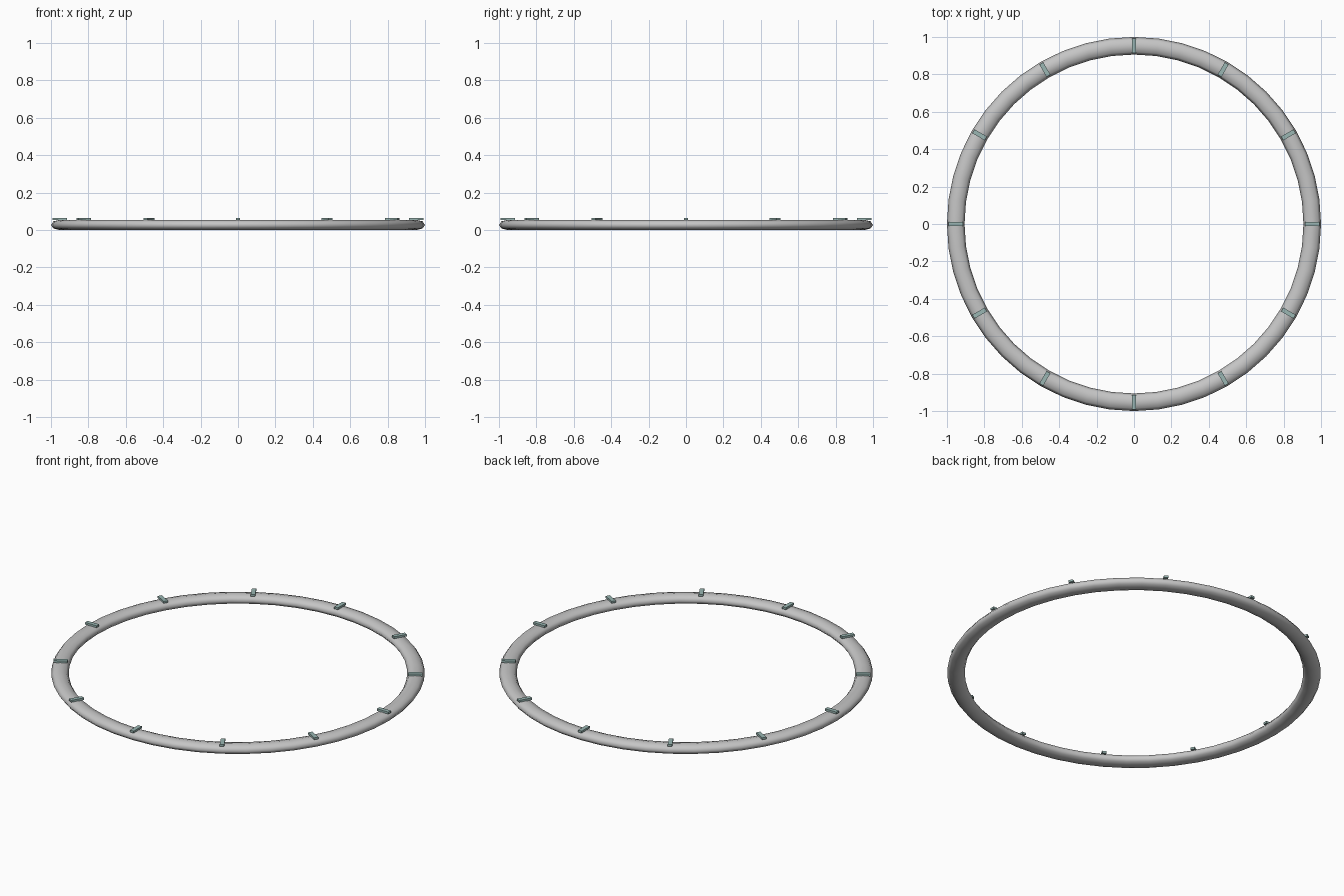
import bpy
import math

cube = bpy.data.objects.get("Cube")
if cube:
    bpy.data.objects.remove(cube, do_unlink=True)


def make_material(name, rgb):
    mat = bpy.data.materials.new(name)
    mat.use_nodes = True
    color = (*rgb, 1.0)
    mat.diffuse_color = color
    mat.node_tree.nodes["Principled BSDF"].inputs["Base Color"].default_value = color
    return mat


ring_grey = make_material("light grey", (0.56, 0.56, 0.56))
mark_teal = make_material("muted teal", (0.32, 0.47, 0.45))

RING_RADIUS = 0.953
TUBE_RADIUS = 0.047
RING_HEIGHT = 0.055
MARK_COUNT = 12
MARK_SIZE = (0.076, 0.024, 0.012)

# Flattened ring
bpy.ops.mesh.primitive_torus_add(
    major_radius=RING_RADIUS, minor_radius=TUBE_RADIUS,
    major_segments=48, minor_segments=8, location=(0, 0, RING_HEIGHT / 2))
ring = bpy.context.object
ring.name = "ring"
ring.scale.z = RING_HEIGHT / (2 * TUBE_RADIUS)
bpy.ops.object.transform_apply(location=False, rotation=False, scale=True)
ring.data.materials.append(ring_grey)
bpy.ops.object.shade_smooth()

# Radial bars resting on the ring's crest
for i in range(MARK_COUNT):
    angle = math.tau * i / MARK_COUNT
    bpy.ops.mesh.primitive_cube_add(
        size=1, rotation=(0, 0, angle),
        location=(RING_RADIUS * math.cos(angle), RING_RADIUS * math.sin(angle),
                  RING_HEIGHT + 0.004))
    mark = bpy.context.object
    mark.name = f"hour_mark_{i + 1}"
    mark.scale = MARK_SIZE
    bpy.ops.object.transform_apply(location=False, rotation=False, scale=True)
    mark.data.materials.append(mark_teal)
